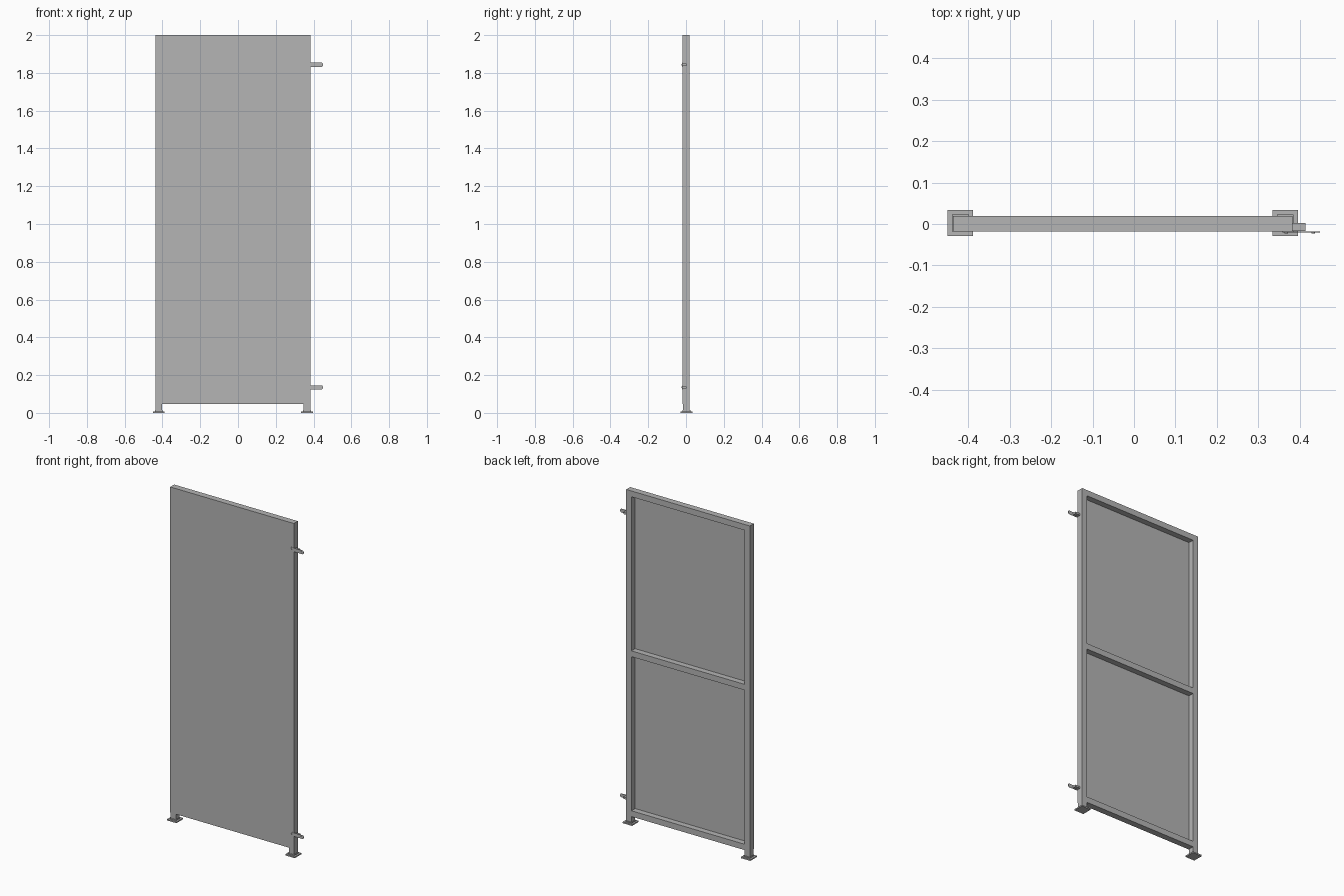
import bpy
import bmesh
from mathutils import Matrix, Vector

cube = bpy.data.objects.get("Cube")
if cube:
    bpy.data.objects.remove(cube, do_unlink=True)

steel = bpy.data.materials.new("grey steel")
steel.use_nodes = True
colour = (0.46, 0.46, 0.46, 1)
steel.diffuse_color = colour
steel.node_tree.nodes["Principled BSDF"].inputs["Base Color"].default_value = colour


def finish(name, bm):
    bmesh.ops.recalc_face_normals(bm, faces=bm.faces)
    mesh = bpy.data.meshes.new(name)
    bm.to_mesh(mesh)
    bm.free()
    mesh.materials.append(steel)
    obj = bpy.data.objects.new(name, mesh)
    bpy.context.collection.objects.link(obj)
    return obj


def box(name, x, y, z):
    """Box from (min, max) spans on each axis."""
    bm = bmesh.new()
    spans = (x, y, z)
    size = [b - a for a, b in spans]
    mid = Vector([(a + b) / 2 for a, b in spans])
    bmesh.ops.create_cube(bm, size=1, matrix=Matrix.Translation(mid) @ Matrix.Diagonal((*size, 1)))
    return finish(name, bm)


def disc(name, x, z, y, radius):
    """Short cylinder along y."""
    bm = bmesh.new()
    place = Matrix.Translation((x, sum(y) / 2, z)) @ Matrix.Rotation(1.570796, 4, 'X')
    bmesh.ops.create_cone(bm, cap_ends=True, segments=16, radius1=radius, radius2=radius,
                          depth=y[1] - y[0], matrix=place)
    return finish(name, bm)


LEFT, RIGHT = 0.383, -0.437      # outer edges of the frame
TUBE = 0.035                     # square tube width
BOTTOM, TOP = 0.047, 2.0
DEPTH = (-0.0155, 0.0195)
MID_Y = 0.0025

# Posts with base plates and collars
for side, x0 in (("left", LEFT - TUBE), ("right", RIGHT)):
    box(side + "_post", (x0, x0 + TUBE), DEPTH, (0.008, TOP))
    c = x0 + TUBE / 2
    for part, r, z in (("_base_plate", 0.031, (0, 0.008)), ("_base_collar", 0.0205, (0.008, 0.014))):
        box(side + part, (c - r, c + r), (MID_Y - r, MID_Y + r), z)

# Horizontal rails
middle = (BOTTOM + TOP - TUBE) / 2
for name, z in (("bottom_rail", BOTTOM), ("middle_rail", middle), ("top_rail", TOP - TUBE)):
    box(name, (RIGHT + TUBE, LEFT - TUBE), DEPTH, (z, z + TUBE))

# Front sheet
box("front_sheet", (RIGHT, LEFT), (-0.018, DEPTH[0]), (BOTTOM, TOP))

# Latch brackets on the left post
for level, z in (("lower", 0.135), ("upper", 1.843)):
    h = 0.011
    box(level + "_latch_block", (LEFT, 0.415), (-0.0175, 0.002), (z - h / 2, z + h / 2))

    # Strap with rounded free end
    bm = bmesh.new()
    bmesh.ops.create_cube(bm, size=1, matrix=Matrix.Translation((0.404, -0.019, z))
                          @ Matrix.Diagonal((0.09, 0.002, 2 * h, 1)))
    corners = [e for e in bm.edges if abs(e.verts[0].co.y - e.verts[1].co.y) > 0.001]
    bmesh.ops.bevel(bm, geom=corners, offset=0.007, segments=4, profile=0.5, affect='EDGES')
    finish(level + "_latch_strap", bm)

    for end, x in (("inner", 0.368), ("outer", 0.433)):
        disc(level + "_" + end + "_bolt", x, z, (-0.023, -0.0195), 0.004)
